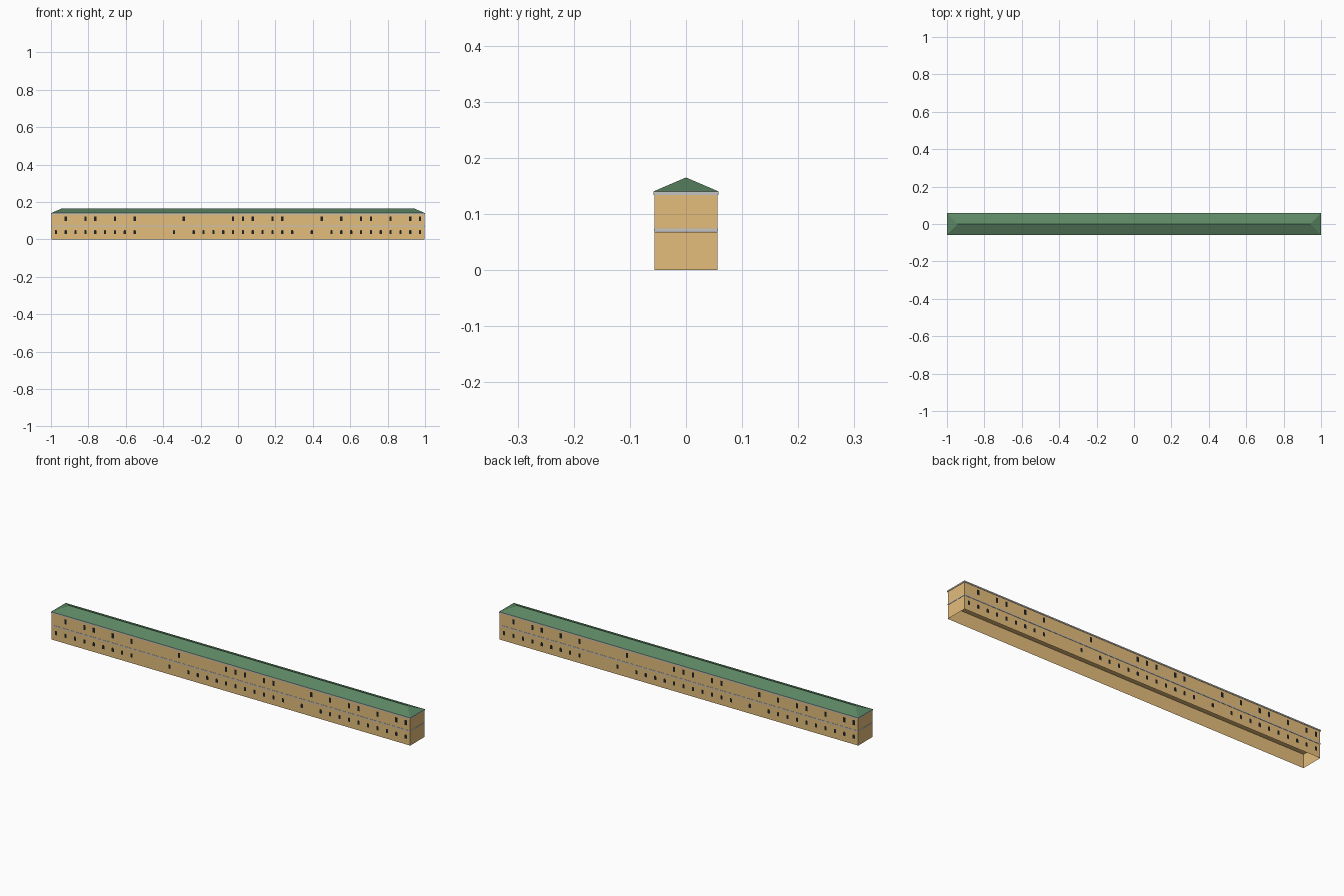
import bpy, bmesh, math

if "Cube" in bpy.data.objects:
    bpy.data.objects.remove(bpy.data.objects["Cube"])

HX, HY = 0.998, 0.056      # wall half sizes
EX, EY = 1.0, 0.058        # eaves half sizes
FLOOR, WALL_TOP, EAVE, RIDGE = 0.068, 0.1335, 0.14, 0.165
SLOTS = 38                 # window bays along each long side


def material(name, color):
    m = bpy.data.materials.new(name)
    m.diffuse_color = (*color, 1)
    m.use_nodes = True
    m.node_tree.nodes["Principled BSDF"].inputs["Base Color"].default_value = m.diffuse_color
    return m


TAN = material("tan_wall", (0.77, 0.51, 0.20))
GREEN = material("green_roof", (0.107, 0.24, 0.127))
GREY = material("grey_trim", (0.55, 0.55, 0.56))
DARK = material("dark_window", (0.014, 0.015, 0.02))


def finish(name, bm, mat):
    me = bpy.data.meshes.new(name)
    bm.to_mesh(me)
    bm.free()
    ob = bpy.data.objects.new(name, me)
    bpy.context.collection.objects.link(ob)
    me.materials.append(mat)
    return ob


def box(name, hx, hy, z0, z1, mat, open_bottom=False):
    bm = bmesh.new()
    bmesh.ops.create_cube(bm, size=1)
    for v in bm.verts:
        v.co = (v.co.x * 2 * hx, v.co.y * 2 * hy, z0 + (v.co.z + 0.5) * (z1 - z0))
    if open_bottom:
        bm.normal_update()
        down = [f for f in bm.faces if f.normal.z < -0.5]
        bmesh.ops.delete(bm, geom=down, context='FACES_ONLY')
    return finish(name, bm, mat)


# Two storeys, hollow from below
box("lower_storey", HX, HY, 0, FLOOR, TAN, True)
box("upper_storey", HX, HY, FLOOR + 0.001, WALL_TOP + 0.001, TAN, True)

# Thin floor band and eaves trim
box("floor_band", HX + 0.001, HY + 0.001, FLOOR + 0.0005, FLOOR + 0.006, GREY)
box("eaves_trim", EX, EY, WALL_TOP, EAVE, GREY)

# Hipped roof
bm = bmesh.new()
eave = [bm.verts.new((sx * EX, sy * EY, EAVE))
        for sx, sy in ((-1, -1), (1, -1), (1, 1), (-1, 1))]
left, right = [bm.verts.new((x, 0, RIDGE)) for x in (-EX + EY, EX - EY)]
for f in ((eave[0], eave[1], right, left), (eave[1], eave[2], right),
          (eave[2], eave[3], left, right), (eave[3], eave[0], left)):
    bm.faces.new(f)
finish("hipped_roof", bm, GREEN)


def windows(name, bays, z0, z1, half, arch):
    """Flat panes on both long sides; the back is the front turned half round."""
    outline = [(-half, z0), (half, z0)]
    if arch:
        outline += [(half * math.cos(a), z1 - half + half * math.sin(a))
                    for a in (math.pi * k / 6 for k in range(7))]
    else:
        outline += [(half, z1), (-half, z1)]
    bm = bmesh.new()
    for i in bays:
        cx = -1 + (i + 0.5) * 2 / SLOTS
        for s in (1, -1):
            bm.faces.new([bm.verts.new((s * (cx + x), -s * (HY + 0.0006), z))
                          for x, z in outline])
    finish(name, bm, DARK)


# Window rows with blank bays
upper = (1, 3, 4, 6, 8, 13, 18, 19, 20, 22, 23, 27, 29, 31, 32, 34, 36, 37)
blank = (9, 10, 11, 13, 25, 27)
windows("upper_windows", upper, 0.097, 0.122, 0.006, False)
windows("lower_windows", [i for i in range(SLOTS) if i not in blank],
        0.029, 0.05, 0.006, True)
